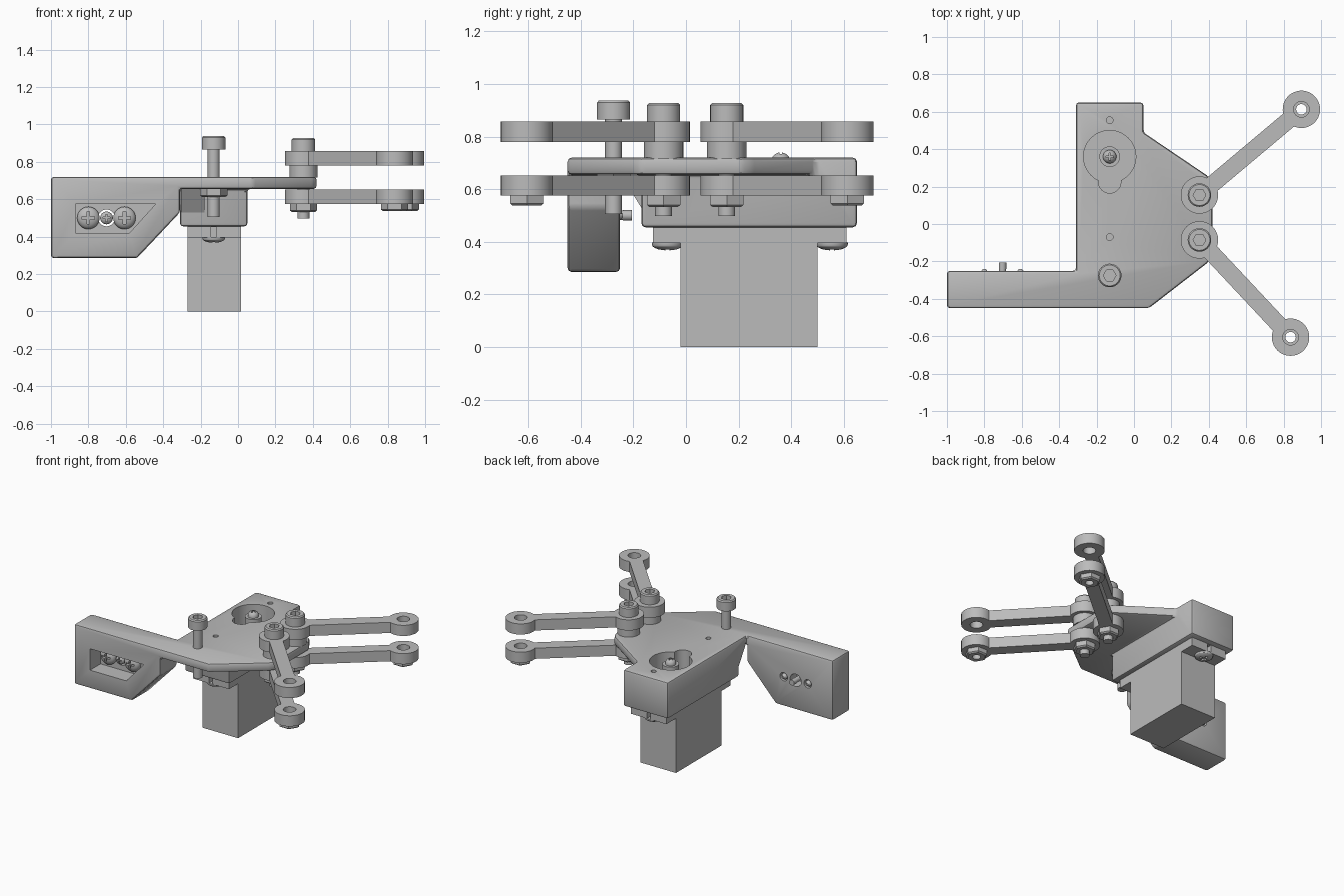
import bpy, bmesh, math
from mathutils import Vector, Matrix

if "Cube" in bpy.data.objects:
    bpy.data.objects.remove(bpy.data.objects["Cube"])

grey = bpy.data.materials.new("plain grey")
grey.use_nodes = True
grey.diffuse_color = (0.5, 0.5, 0.5, 1)
grey.node_tree.nodes["Principled BSDF"].inputs["Base Color"].default_value = (0.5, 0.5, 0.5, 1)


def finish(name, bm):
    bmesh.ops.recalc_face_normals(bm, faces=bm.faces)
    mesh = bpy.data.meshes.new(name)
    bm.to_mesh(mesh)
    bm.free()
    ob = bpy.data.objects.new(name, mesh)
    bpy.context.collection.objects.link(ob)
    mesh.materials.append(grey)
    return ob


def prism(name, outline, lo, hi, axis="Z"):
    """Extrude a flat outline from lo to hi along an axis."""
    place = {"X": lambda u, v, h: (h, u, v),
             "Y": lambda u, v, h: (u, h, v),
             "Z": lambda u, v, h: (u, v, h)}[axis]
    bm = bmesh.new()
    ends = [[bm.verts.new(place(u, v, h)) for u, v in outline] for h in (lo, hi)]
    for ring in ends:
        bm.faces.new(ring)
    for i in range(len(outline)):
        j = (i + 1) % len(outline)
        bm.faces.new((ends[0][i], ends[0][j], ends[1][j], ends[1][i]))
    return finish(name, bm)


def box(name, x0, x1, y0, y1, z0, z1):
    return prism(name, [(x0, y0), (x1, y0), (x1, y1), (x0, y1)], z0, z1)


def lathe(name, profile, base, direction=(0, 0, 1), sides=32):
    """Revolve (radius, height) points about a direction, closed by flat caps."""
    turn = Vector(direction).to_track_quat("Z", "Y")
    bm = bmesh.new()
    rings = []
    for r, h in profile:
        ring = []
        for i in range(sides):
            a = math.tau * i / sides
            p = Vector((r * math.cos(a), r * math.sin(a), h))
            ring.append(bm.verts.new(turn @ p + Vector(base)))
        rings.append(ring)
    bm.faces.new(rings[0])
    bm.faces.new(rings[-1])
    for a, b in zip(rings, rings[1:]):
        for i in range(sides):
            j = (i + 1) % sides
            bm.faces.new((a[i], a[j], b[j], b[i]))
    return finish(name, bm)


def rod(name, x, y, z0, z1, r, sides=32):
    return lathe(name, [(r, 0), (r, z1 - z0)], (x, y, z0), sides=sides)


def bake(ob):
    graph = bpy.context.evaluated_depsgraph_get()
    mesh = bpy.data.meshes.new_from_object(ob.evaluated_get(graph))
    ob.modifiers.clear()
    ob.data = mesh


def combine(ob, tool, operation="DIFFERENCE"):
    mod = ob.modifiers.new("combine", "BOOLEAN")
    mod.operation, mod.solver, mod.object = operation, "EXACT", tool
    bake(ob)
    bpy.data.objects.remove(tool)


def bevel(ob, width, segments=2):
    bm = bmesh.new()
    bm.from_mesh(ob.data)
    bmesh.ops.remove_doubles(bm, verts=bm.verts, dist=0.0005)
    bmesh.ops.dissolve_limit(bm, angle_limit=0.02, verts=bm.verts, edges=bm.edges)
    bm.to_mesh(ob.data)
    bm.free()
    mod = ob.modifiers.new("bevel", "BEVEL")
    mod.width, mod.segments, mod.limit_method = width, segments, "ANGLE"
    bake(ob)


def dome_screw(name, base, direction, r, height):
    """Round-headed screw head with a cross slot."""
    profile = [(r * math.cos(a), height * (0.25 + 0.75 * math.sin(a)))
               for a in (0, 0.3, 0.6, 0.9, 1.2, 1.45)]
    head = lathe(name, [(r, 0)] + profile, base, direction)
    d = Vector(direction)
    turn = d.to_track_quat("Z", "Y").to_matrix().to_4x4()
    long, thin = r * 0.55, r * 0.12
    for sx, sy in ((long, thin), (thin, long)):
        slot = box("slot", -sx, sx, -sy, sy, height * 0.5, height * 2)
        slot.data.transform(Matrix.Translation(base) @ turn)
        combine(head, slot)


def cap_screw(name, x, y, z0, z1, bottom):
    """Socket-head bolt with a plain shank."""
    head = lathe(name + "_head", [(0.063, 0), (0.063, z1 - z0 - 0.008), (0.056, z1 - z0)], (x, y, z0))
    combine(head, rod("socket", x, y, z1 - 0.035, z1 + 0.1, 0.034, 6))
    rod(name + "_shank", x, y, bottom, z0 + 0.01, 0.032)


def nut(name, x, y, z0, z1, hole=0):
    ob = lathe(name, [(0.062, 0), (0.073, 0.008), (0.073, z1 - z0)], (x, y, z0), sides=6)
    if hole:
        combine(ob, rod("bore", x, y, z0 - 0.1, z1 + 0.1, hole))


# Bracket: plate, gear housing and side arm fused together
plate = [(-1, -0.45), (0.08, -0.45), (0.39, -0.21), (0.42, -0.17), (0.42, 0.21),
         (0.39, 0.26), (0.05, 0.49), (0.05, 0.65), (-0.31, 0.65), (-0.31, -0.25), (-1, -0.25)]
bracket = prism("bracket", plate, 0.655, 0.72)
combine(bracket, box("housing", -0.31, 0.05, -0.17, 0.65, 0.455, 0.72), "UNION")
arm = [(-1, 0.285), (-0.54, 0.285), (-0.31, 0.53), (-0.31, 0.72), (-1, 0.72)]
combine(bracket, prism("arm", arm, -0.45, -0.25, "Y"), "UNION")
bevel(bracket, 0.016)
prism("gusset", [(-0.25, 0.66), (-0.16, 0.66), (-0.16, 0.53), (-0.17, 0.53)], -0.305, -0.18, "X")

# Openings in the bracket
window = [(-0.87, 0.42), (-0.58, 0.42), (-0.44, 0.575), (-0.87, 0.575)]
combine(bracket, prism("window", window, -0.6, -0.33, "Y"))
for x, r in ((-0.8, 0.03), (-0.703, 0.045), (-0.607, 0.03)):
    combine(bracket, lathe("bore", [(r, 0), (r, 0.3)], (x, -0.5, 0.5), (0, 1, 0)))
AX = -0.13
combine(bracket, rod("gear_well", AX, 0.36, 0.58, 0.9, 0.14, 48))
combine(bracket, rod("gear_lobe", AX, 0.225, 0.58, 0.9, 0.06))
for y in (-0.07, 0.555):
    combine(bracket, rod("pilot_hole", AX, y, 0.5, 0.9, 0.018, 16))

# Arm screws, shown in the window and at the back
for side, x in (("outer", -0.8), ("inner", -0.607)):
    dome_screw(side + "_arm_screw", (x, -0.33, 0.5), (0, -1, 0), 0.06, 0.045)
    lathe(side + "_arm_screw_tip", [(0.022, 0), (0.022, 0.07), (0.008, 0.09)], (x, -0.33, 0.5), (0, 1, 0))
dome_screw("middle_arm_screw", (-0.703, -0.33, 0.5), (0, -1, 0), 0.034, 0.03)
lathe("middle_arm_screw_shank", [(0.018, 0), (0.018, 0.13)], (-0.703, -0.335, 0.5), (0, 1, 0))
lathe("middle_arm_screw_end", [(0.02, 0), (0.02, 0.035)], (-0.703, -0.24, 0.5), (0, 1, 0))

# Motor with slotted mounting tabs and output shaft
box("motor_body", -0.27, 0.015, -0.02, 0.5, 0, 0.46)
tabs = box("motor_tabs", -0.27, 0.015, -0.125, 0.61, 0.395, 0.46)
for y0, y1 in ((-0.2, -0.07), (0.555, 0.7)):
    combine(tabs, box("tab_slot", AX - 0.014, AX + 0.014, y0, y1, 0.3, 0.452))
for end, y in (("front", -0.07), ("back", 0.555)):
    dome_screw(end + "_motor_screw", (AX, y, 0.397), (0, 0, -1), 0.06, 0.03)
rod("output_shaft", AX, 0.36, 0.57, 0.7, 0.055)
dome_screw("output_shaft_screw", (AX, 0.36, 0.695), (0, 0, 1), 0.036, 0.045)

# Tall adjusting bolt
cap_screw("adjusting_bolt", AX, -0.275, 0.865, 0.937, 0.505)
nut("adjusting_nut", AX, -0.275, 0.612, 0.656)

# Two fingers, each a pair of links
R, HALF = 0.1, 0.045
START = math.asin(HALF / R)
SWEEP = [START + (math.tau - 2 * START) * i / 28 for i in range(29)]
for side, (px, py), (ex, ey) in (("left", (0.35, 0.155), (0.895, 0.613)),
                                 ("right", (0.35, -0.085), (0.837, -0.605))):
    length = math.hypot(ex - px, ey - py)
    shape = [(R * math.cos(a), R * math.sin(a)) for a in SWEEP]
    shape += [(length - x, -y) for x, y in shape]
    place = Matrix.Translation((px, py, 0)) @ Matrix.Rotation(math.atan2(ey - py, ex - px), 4, "Z")
    for level, z in (("lower", 0.575), ("upper", 0.78)):
        link = prism(f"{side}_{level}_link", shape, z, z + 0.077)
        link.data.transform(place)
        combine(link, rod("bore", ex, ey, z - 0.1, z + 0.2, 0.042))
    rod(side + "_spacer", px, py, 0.715, 0.782, 0.075)
    cap_screw(side + "_pivot_bolt", px, py, 0.855, 0.927, 0.498)
    nut(side + "_pivot_nut", px, py, 0.532, 0.577)
    nut(side + "_tip_nut", ex, ey, 0.537, 0.577, 0.028)

# Smooth curved walls while keeping edges crisp
for ob in bpy.context.scene.objects:
    ob.select_set(ob.type == "MESH")
bpy.context.view_layer.objects.active = bracket
bpy.ops.object.shade_smooth_by_angle(angle=math.radians(28))
